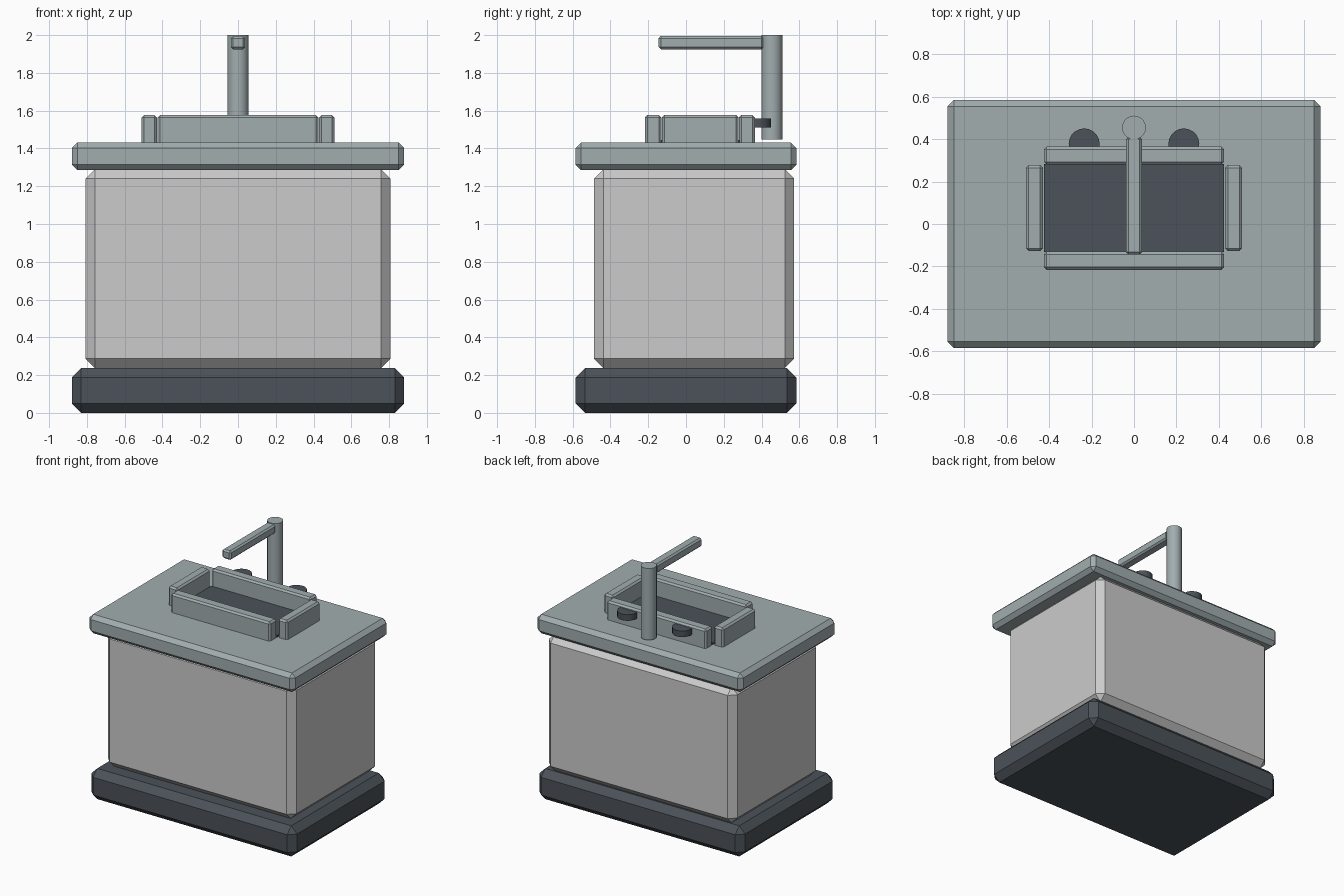
import bpy, bmesh
from mathutils import Matrix, Vector

if "Cube" in bpy.data.objects:
    bpy.data.objects.remove(bpy.data.objects["Cube"])


def material(name, rgb):
    m = bpy.data.materials.new(name)
    m.diffuse_color = (*rgb, 1)
    m.use_nodes = True
    m.node_tree.nodes["Principled BSDF"].inputs["Base Color"].default_value = m.diffuse_color
    return m


STEEL = material("steel", (0.36, 0.42, 0.43))
DARK = material("dark_slate", (0.07, 0.085, 0.10))


def finish(name, bm, mat):
    mesh = bpy.data.meshes.new(name)
    bm.to_mesh(mesh)
    bm.free()
    if mat:
        mesh.materials.append(mat)
    obj = bpy.data.objects.new(name, mesh)
    bpy.context.collection.objects.link(obj)
    return obj


def box(name, lo, hi, chamfer, mat=None):
    """Box between two corners with every edge chamfered."""
    lo, hi = Vector(lo), Vector(hi)
    bm = bmesh.new()
    bmesh.ops.create_cube(bm, size=1, matrix=Matrix.Translation((lo + hi) / 2)
                          @ Matrix.Diagonal((*(hi - lo), 1)))
    if chamfer:
        bmesh.ops.bevel(bm, geom=bm.edges[:], offset=chamfer, segments=1,
                        profile=0.5, affect='EDGES')
    return finish(name, bm, mat)


def cylinder(name, x, y, z0, z1, r, sides, mat):
    bm = bmesh.new()
    bmesh.ops.create_cone(bm, cap_ends=True, segments=sides, radius1=r, radius2=r,
                          depth=z1 - z0, matrix=Matrix.Translation((x, y, (z0 + z1) / 2)))
    obj = finish(name, bm, mat)
    for p in obj.data.polygons:
        p.use_smooth = len(p.vertices) == 4
    obj.data.set_sharp_from_angle(angle=0.6)
    return obj


# Cabinet: plinth, body (set slightly back) and countertop
box("plinth", (-0.88, -0.585, 0), (0.88, 0.585, 0.237), 0.05, DARK)
box("cabinet_body", (-0.807, -0.487, 0.237), (0.807, 0.573, 1.29), 0.05)
box("countertop", (-0.88, -0.585, 1.285), (0.88, 0.585, 1.432), 0.03, STEEL)

# Basin: dark floor surrounded by four rim walls
box("basin_floor", (-0.425, -0.132, 1.40), (0.425, 0.282, 1.445), 0, DARK)
for name, y0, y1 in (("front", -0.217, -0.13), ("back", 0.28, 0.365)):
    box(f"basin_{name}_wall", (-0.425, y0, 1.415), (0.425, y1, 1.577), 0.013, STEEL)
for name, s in (("left", -1), ("right", 1)):
    xs = sorted((s * 0.43, s * 0.51))
    box(f"basin_{name}_wall", (xs[0], -0.128, 1.415), (xs[1], 0.278, 1.577), 0.013, STEEL)
    # Tap knob half sunk into the back wall
    cylinder(f"{name}_knob", s * 0.235, 0.378, 1.511, 1.558, 0.073, 20, DARK)

# Faucet: upright pipe and spout reaching over the basin
cylinder("faucet_pipe", 0, 0.455, 1.447, 2.0, 0.056, 20, STEEL)
box("faucet_spout", (-0.038, -0.145, 1.925), (0.038, 0.412, 1.995), 0.012, STEEL)
